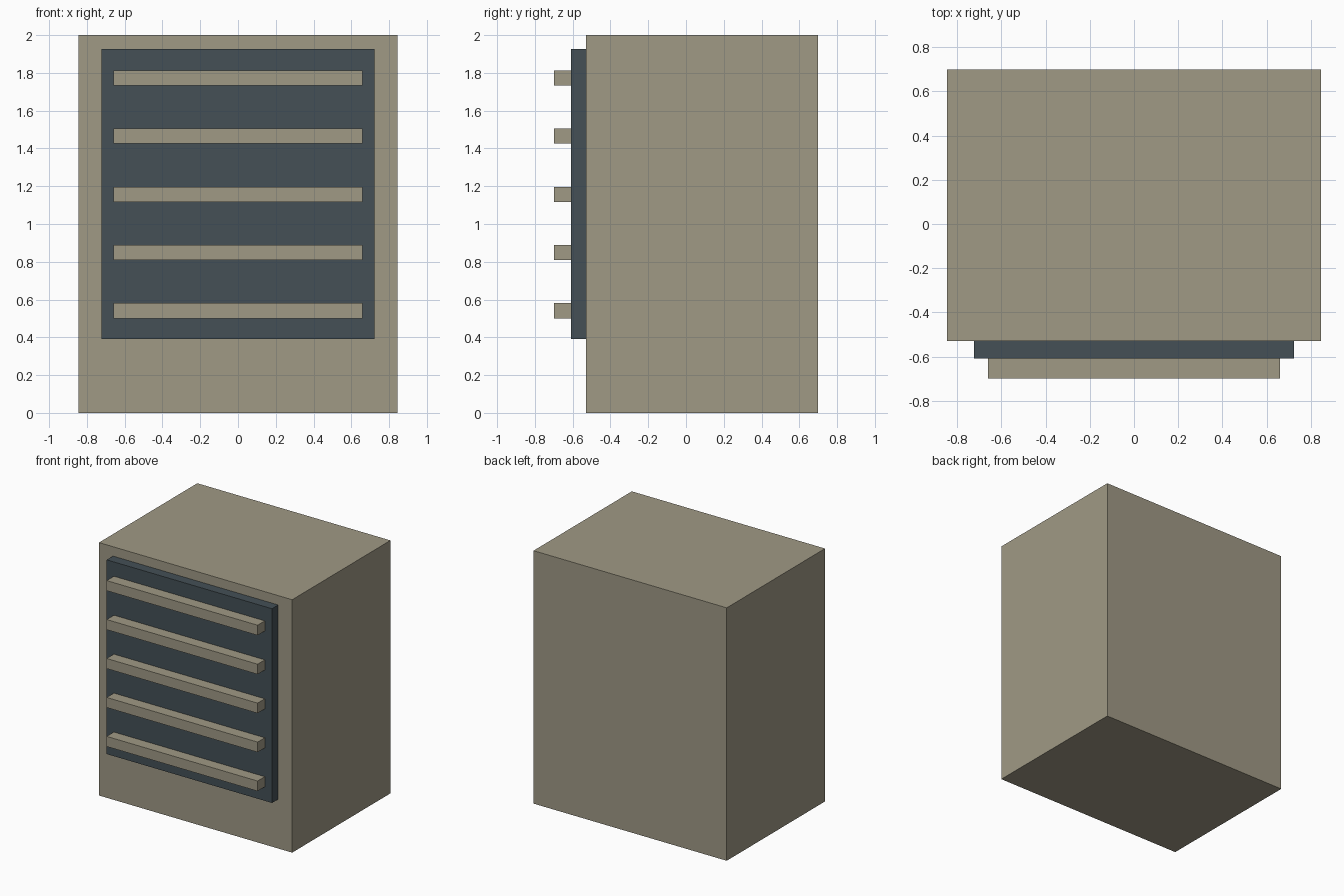
import bpy

if "Cube" in bpy.data.objects:
    bpy.data.objects.remove(bpy.data.objects["Cube"])


def material(name, color):
    m = bpy.data.materials.new(name)
    m.diffuse_color = (*color, 1)
    m.use_nodes = True
    m.node_tree.nodes["Principled BSDF"].inputs["Base Color"].default_value = m.diffuse_color
    return m


def box(name, half_width, y0, y1, z0, z1, mat):
    bpy.ops.mesh.primitive_cube_add(size=1, location=(0, (y0 + y1) / 2, (z0 + z1) / 2))
    ob = bpy.context.object
    ob.name = name
    ob.scale = (2 * half_width, y1 - y0, z1 - z0)
    bpy.ops.object.transform_apply(location=False, rotation=False, scale=True)
    ob.data.materials.append(mat)
    return ob


BODY_FRONT, PANEL_FRONT, DEPTH = -0.53, -0.608, 0.698
tan = material("tan_metal", (0.35, 0.32, 0.235))
slate = material("dark_slate", (0.058, 0.08, 0.093))

# Cabinet housing
box("cabinet", 0.845, BODY_FRONT, DEPTH, 0, 2, tan)

# Dark vent panel on the front
box("vent_panel", 0.723, PANEL_FRONT, BODY_FRONT, 0.39, 1.926, slate)

# Five evenly spaced louvre slats
for i in range(5):
    z = 0.541 + i * 0.308
    box(f"slat_{i + 1}", 0.66, -DEPTH, PANEL_FRONT, z - 0.04, z + 0.04, tan)
